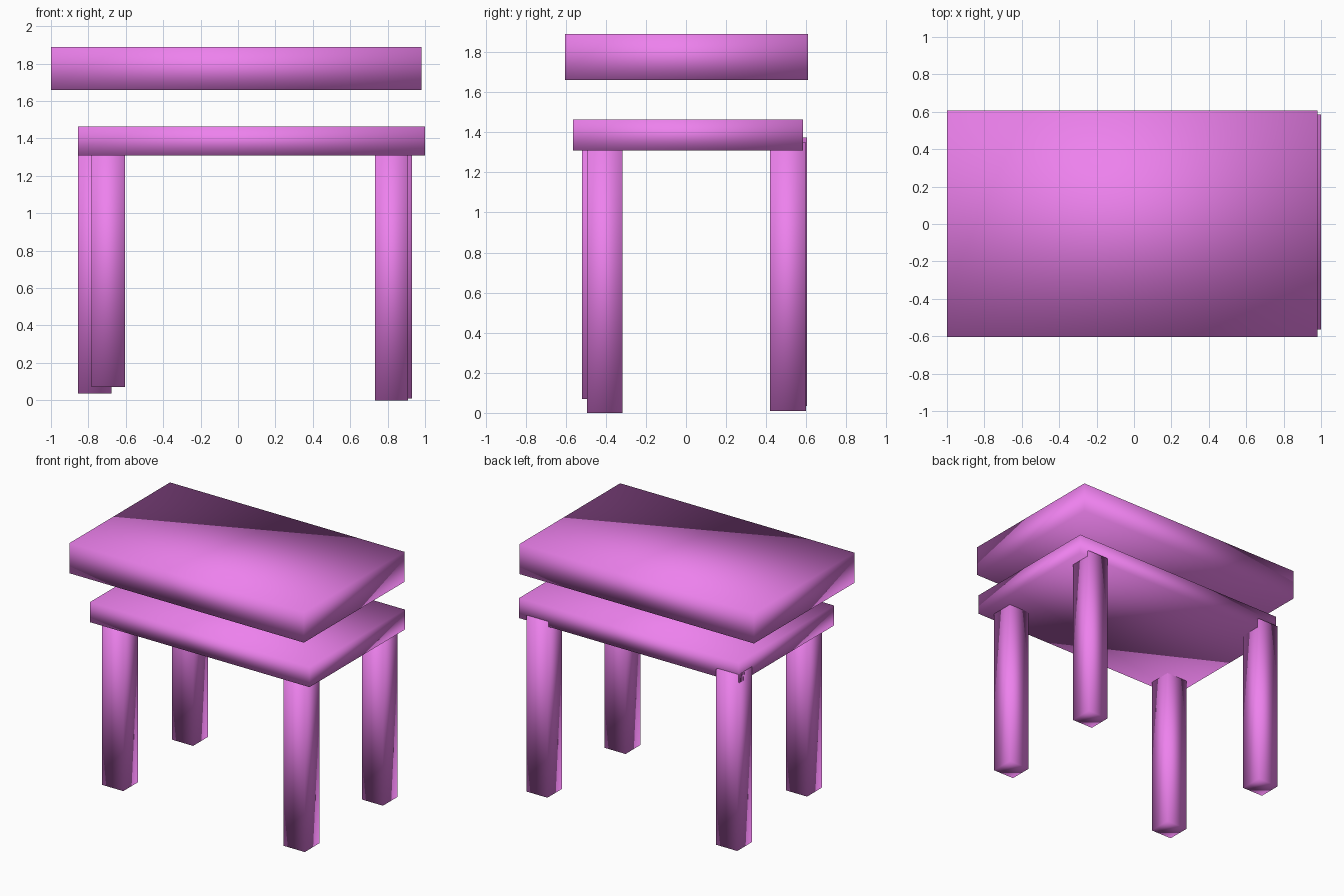
import bpy
import bmesh
from mathutils import Matrix, Vector

if "Cube" in bpy.data.objects:
    bpy.data.objects.remove(bpy.data.objects["Cube"])

violet = bpy.data.materials.new("violet")
violet.diffuse_color = (0.85, 0.22, 0.85, 1.0)
violet.use_nodes = True
violet.node_tree.nodes["Principled BSDF"].inputs["Base Color"].default_value = violet.diffuse_color


def box(name, low, high):
    """Box spanning two opposite corners, with soft shading across its edges."""
    low, high = Vector(low), Vector(high)
    size = high - low
    bm = bmesh.new()
    bmesh.ops.create_cube(bm, size=1.0, matrix=Matrix.Diagonal((*size, 1.0)))
    for face in bm.faces:
        face.smooth = True
    mesh = bpy.data.meshes.new(name)
    bm.to_mesh(mesh)
    bm.free()
    mesh.materials.append(violet)
    obj = bpy.data.objects.new(name, mesh)
    obj.location = (low + high) / 2
    bpy.context.collection.objects.link(obj)
    return obj


# Floating upper slab and the table top below it
box("upper_slab", (-1.0, -0.605, 1.66), (0.98, 0.608, 1.89))
box("table_top", (-0.855, -0.565, 1.31), (1.0, 0.585, 1.463))

# Four equal legs, each set slightly off from the others
LEG_WIDTH, LEG_HEIGHT = 0.178, 1.34
legs = {
    "front_left_leg": (-0.783, -0.52, 0.07),
    "front_right_leg": (0.732, -0.494, 0.0),
    "back_left_leg": (-0.855, 0.425, 0.035),
    "back_right_leg": (0.752, 0.42, 0.01),
}
for name, corner in legs.items():
    low = Vector(corner)
    box(name, low, low + Vector((LEG_WIDTH, LEG_WIDTH, LEG_HEIGHT)))
